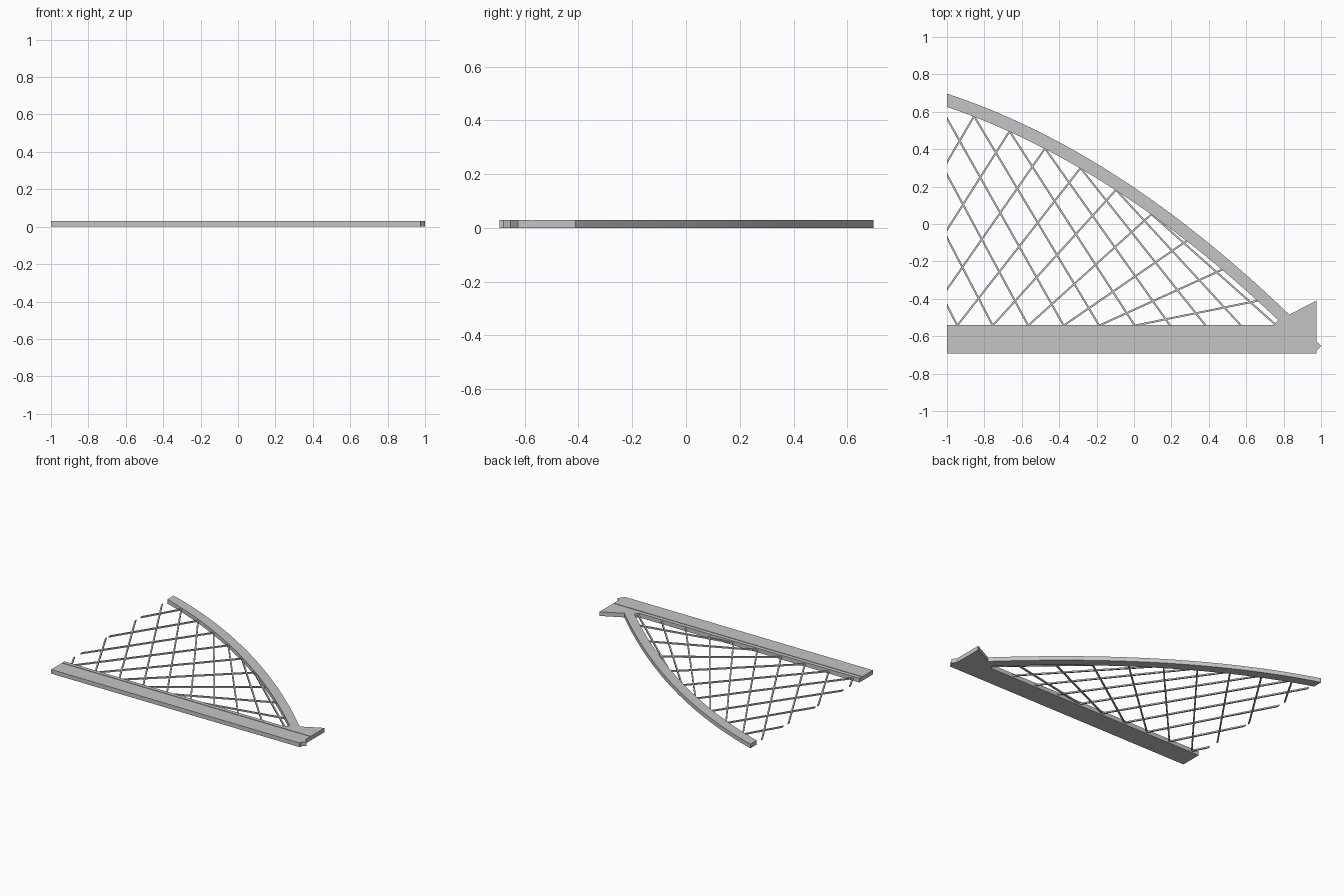
import bpy
import bmesh
from mathutils import Vector

cube = bpy.data.objects.get("Cube")
if cube:
    bpy.data.objects.remove(cube)

THICK = 0.03
DECK_TOP = -0.54
DECK_BOTTOM = -0.693

steel = bpy.data.materials.new("light grey steel")
steel.use_nodes = True
grey = (0.56, 0.56, 0.56, 1)
steel.diffuse_color = grey
steel.node_tree.nodes["Principled BSDF"].inputs["Base Color"].default_value = grey


def prism(name, outline, z0=0.0, z1=THICK):
    """Extrude a flat outline upward from z0 to z1."""
    bm = bmesh.new()
    face = bm.faces.new([bm.verts.new((x, y, z0)) for x, y in outline])
    top = bmesh.ops.extrude_face_region(bm, geom=[face])["geom"]
    verts = [g for g in top if isinstance(g, bmesh.types.BMVert)]
    bmesh.ops.translate(bm, verts=verts, vec=(0, 0, z1 - z0))
    bmesh.ops.recalc_face_normals(bm, faces=bm.faces)
    mesh = bpy.data.meshes.new(name)
    bm.to_mesh(mesh)
    bm.free()
    mesh.materials.append(steel)
    obj = bpy.data.objects.new(name, mesh)
    bpy.context.collection.objects.link(obj)


def inner(x):
    return 0.115 - 0.683 * x - 0.172 * x * x


def outer(x):
    return 0.195 - 0.675 * x - 0.173 * x * x


# Deck beam: front part with the pointed bearing, a shallow groove,
# and the rear part with the flared end block
END = 0.975
GROOVE_FRONT, GROOVE_REAR = -0.573, -0.567
prism("deck_front", [
    (-1, DECK_BOTTOM), (END, DECK_BOTTOM), (END, -0.679), (1, -0.652),
    (END, -0.625), (END, GROOVE_FRONT), (-1, GROOVE_FRONT)])
prism("deck_groove", [
    (-1, GROOVE_FRONT), (END, GROOVE_FRONT),
    (END, GROOVE_REAR), (-1, GROOVE_REAR)], 0, THICK - 0.003)
prism("deck_rear", [
    (-1, GROOVE_REAR), (END, GROOVE_REAR), (END, -0.41),
    (0.83, outer(0.83)), (0.77, inner(0.77)), (0.75, DECK_TOP), (-1, DECK_TOP)])

# Curved arch rib
STEPS = 32
lower = [-1 + 1.77 * i / STEPS for i in range(STEPS + 1)]
upper = [-1 + 1.83 * i / STEPS for i in range(STEPS + 1)]
prism("arch_rib", [(x, inner(x)) for x in lower]
      + [(x, outer(x)) for x in reversed(upper)])

# Crossing hangers between evenly spaced arch and deck nodes
PITCH = 0.1897
HALF = 0.005


def arch_node(k):
    x = -0.855 + PITCH * k
    return Vector((x, inner(x) + 0.003))


def deck_node(k):
    return Vector((-0.945 + PITCH * k, DECK_TOP - 0.003))


def hanger(name, a, b):
    """Thin bar from a to b, trimmed at the cut left end of the span."""
    if a.x > b.x:
        a, b = b, a
    if a.x < -1:
        a = a.lerp(b, (-1 - a.x) / (b.x - a.x))
    d = (b - a).normalized()
    side = Vector((-d.y, d.x)) * HALF
    # a trimmed end is cut flush with the end of the span
    cut = Vector((0, HALF / d.x)) if a.x < -0.999 else side
    prism(name, [a - cut, b - side, b + side, a + cut],
          THICK / 2 - HALF, THICK / 2 + HALF)


for k in range(-4, 6):
    hanger("falling_hanger", arch_node(k), deck_node(k + 4))
for k in range(0, 9):
    hanger("rising_hanger", arch_node(k), deck_node(k - 3))
